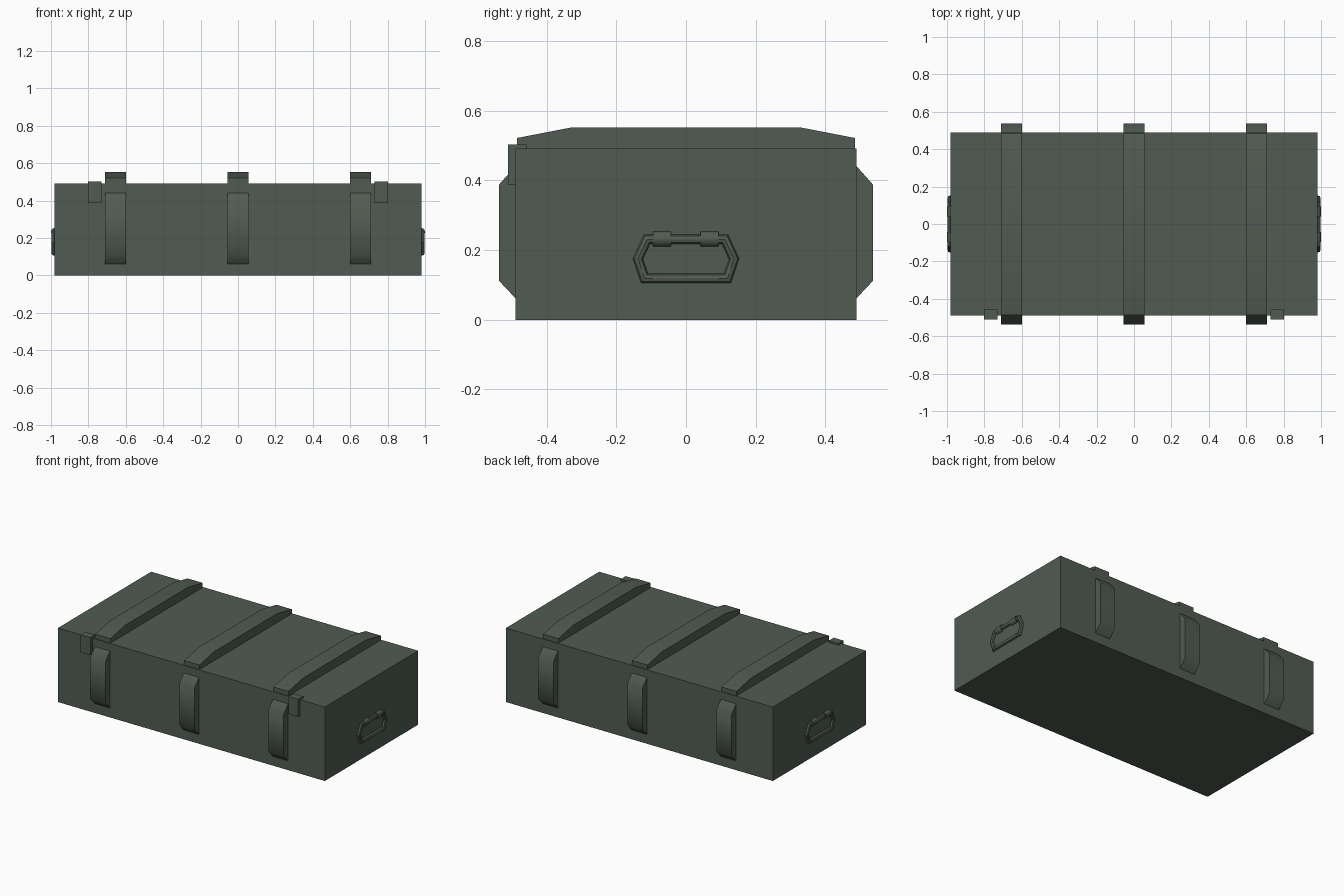
import bpy, bmesh, math
from mathutils import Vector

if "Cube" in bpy.data.objects:
    bpy.data.objects.remove(bpy.data.objects["Cube"])

green = bpy.data.materials.new("dark olive green")
green.diffuse_color = (0.082, 0.107, 0.084, 1)
green.use_nodes = True
green.node_tree.nodes["Principled BSDF"].inputs["Base Color"].default_value = green.diffuse_color


def finish(name, bm, smooth=None):
    bmesh.ops.recalc_face_normals(bm, faces=bm.faces[:])
    mesh = bpy.data.meshes.new(name)
    bm.to_mesh(mesh)
    bm.free()
    mesh.materials.append(green)
    ob = bpy.data.objects.new(name, mesh)
    bpy.context.collection.objects.link(ob)
    if smooth:
        bpy.ops.object.select_all(action='DESELECT')
        ob.select_set(True)
        bpy.context.view_layer.objects.active = ob
        bpy.ops.object.shade_smooth_by_angle(angle=math.radians(smooth))
    return ob


def extrude_profile(name, yz, x0, x1, smooth=None):
    """Extrude a (y, z) outline along x."""
    bm = bmesh.new()
    face = bm.faces.new([bm.verts.new((x0, y, z)) for y, z in yz])
    new = bmesh.ops.extrude_face_region(bm, geom=[face])["geom"]
    bmesh.ops.translate(bm, vec=(x1 - x0, 0, 0),
                        verts=[v for v in new if isinstance(v, bmesh.types.BMVert)])
    return finish(name, bm, smooth)


def ring(name, path, x, radius, side, sides=8):
    """Closed mitred tube following a (y, z) path in the plane at x."""
    bm = bmesh.new()
    loops, n = [], len(path)
    pts = [Vector(p) for p in path]
    for i, p in enumerate(pts):
        a = (p - pts[i - 1]).normalized()
        b = (pts[(i + 1) % n] - p).normalized()
        na, nb = Vector((a.y, -a.x)), Vector((b.y, -b.x))
        m = (na + nb).normalized()
        m /= m.dot(na)
        loop = []
        for k in range(sides):
            t = 2 * math.pi * k / sides
            q = p + m * radius * math.cos(t)
            loop.append(bm.verts.new((side * (x + radius * math.sin(t)), q.x, q.y)))
        loops.append(loop)
    for i in range(n):
        A, B = loops[i], loops[(i + 1) % n]
        for k in range(sides):
            j = (k + 1) % sides
            bm.faces.new((A[k], A[j], B[j], B[k]))
    return finish(name, bm, 40)


def clip(name, x, y0, y1, z, r, sides=12):
    """Short barrel along y holding the handle."""
    bm = bmesh.new()
    rows = [[bm.verts.new((x + r * math.cos(2 * math.pi * k / sides), y,
                           z + r * math.sin(2 * math.pi * k / sides)))
             for k in range(sides)] for y in (y0, y1)]
    for k in range(sides):
        j = (k + 1) % sides
        bm.faces.new((rows[0][k], rows[0][j], rows[1][j], rows[1][k]))
    for row in rows:
        bm.faces.new(row)
    return finish(name, bm, 40)


# crate body
extrude_profile("crate_body", [(-.49, 0), (.49, 0), (.49, .492), (-.49, .492)], -.982, .982)

# lid battens and side battens
lid = [(-.485, .49), (-.485, .522), (-.33, .552), (.33, .552), (.485, .522), (.485, .49)]
for x in (-.655, 0, .655):
    extrude_profile("lid_batten", lid, x - .056, x + .056, 30)
    for s, where in ((-1, "front"), (1, "back")):
        outline = [(s * .488, .06), (s * .537, .112), (s * .537, .388), (s * .488, .443)]
        extrude_profile(where + "_batten", outline, x - .056, x + .056, 50)

# L-shaped latches on the front edge
latch = [(-.511, .387), (-.485, .387), (-.485, .485), (-.458, .485), (-.458, .503), (-.511, .503)]
for x in (-.765, .765):
    extrude_profile("latch", latch, x - .036, x + .036)

# carrying handles with two clips on each end
half = [(.11, .232), (.132, .218), (.139, .173), (.112, .117)]
path = [(.112, .231), (.138, .175), (.119, .119), (-.119, .119), (-.138, .175), (-.112, .231)]
for s in (-1, 1):
    ring("handle", path, .984, .0135, s)
    for y in (-.069, .067):
        clip("handle_clip", s * .977, y - .026, y + .026, .232, .023)
